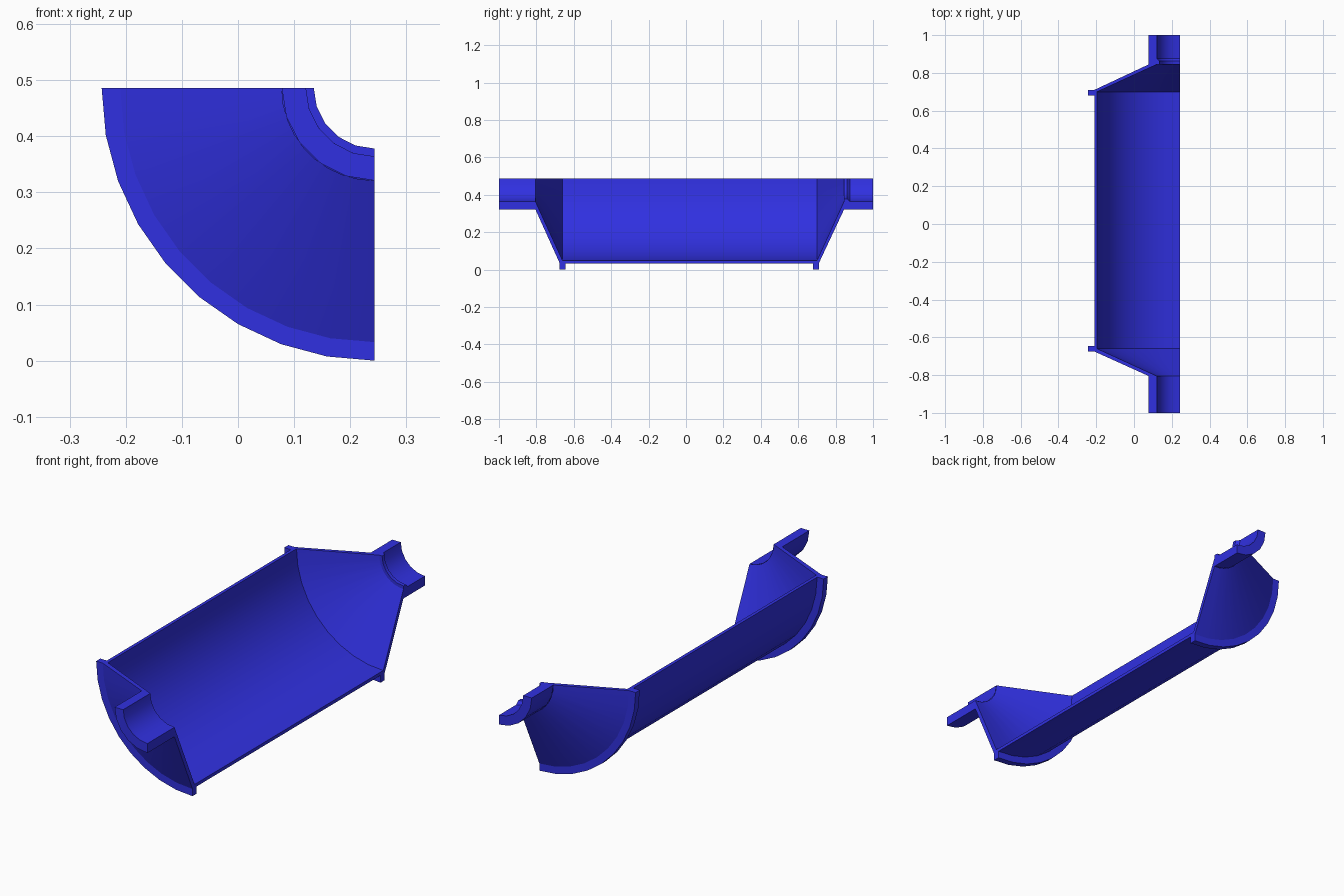
import bpy, bmesh, math

if "Cube" in bpy.data.objects:
    bpy.data.objects.remove(bpy.data.objects["Cube"])

AX, AZ = 0.243, 0.486          # axis of revolution, parallel to y

blue = bpy.data.materials.new("blue")
blue.diffuse_color = (0.03, 0.03, 0.75, 1)
blue.use_nodes = True
blue.node_tree.nodes["Principled BSDF"].inputs["Base Color"].default_value = blue.diffuse_color


def quarter_sweep(name, profile, segs, hidden=()):
    """Sweep a closed (y, radius) profile through 90 degrees, capping both cuts.
    hidden lists profile edges buried against a neighbouring part."""
    bm = bmesh.new()
    rings = []
    for i in range(segs + 1):
        a = math.pi / 2 * i / segs
        rings.append([bm.verts.new((AX - r * math.cos(a), y, AZ - r * math.sin(a)))
                      for y, r in profile])
    n = len(profile)
    for r0, r1 in zip(rings, rings[1:]):
        for j in range(n):
            if j not in hidden:
                k = (j + 1) % n
                bm.faces.new((r0[j], r0[k], r1[k], r1[j]))
    bm.faces.new(rings[0])
    bm.faces.new(rings[-1][::-1])
    bmesh.ops.recalc_face_normals(bm, faces=bm.faces)
    me = bpy.data.meshes.new(name)
    bm.to_mesh(me)
    bm.free()
    me.materials.append(blue)
    ob = bpy.data.objects.new(name, me)
    bpy.context.collection.objects.link(ob)
    bpy.context.view_layer.objects.active = ob
    ob.select_set(True)
    bpy.ops.object.shade_smooth_by_angle(angle=math.radians(25))
    ob.select_set(False)


R_OUT, R_IN = 0.453, 0.438     # main shell
T_OUT, T_IN = 0.165, 0.122     # end pipes
R_LIP = 0.108

# main cylindrical shell
quarter_sweep("shell", [(-0.66, R_IN), (0.70, R_IN), (0.70, R_OUT), (-0.66, R_OUT)],
              9, (1, 3))

# flanges around both shell ends
for name, y in (("front_flange", -0.66), ("back_flange", 0.695)):
    quarter_sweep(name, [(y - 0.015, R_OUT), (y + 0.015, R_OUT),
                         (y + 0.015, 0.486), (y - 0.015, 0.486)], 9, (0,))

# tapered ends
quarter_sweep("front_cone", [(-0.66, R_IN), (-0.805, T_IN), (-0.805, T_OUT),
                             (-0.675, R_OUT), (-0.66, R_OUT)], 9, (1, 4))
quarter_sweep("back_cone", [(0.70, R_IN), (0.845, T_IN), (0.845, T_OUT),
                            (0.71, R_OUT), (0.70, R_OUT)], 9, (1, 4))

# end pipes, the back one with an inner lip
quarter_sweep("front_pipe", [(-1, T_IN), (-0.805, T_IN), (-0.805, T_OUT), (-1, T_OUT)],
              5, (1,))
quarter_sweep("back_pipe", [(0.845, T_OUT), (0.845, R_LIP), (0.862, R_LIP),
                            (0.876, T_IN), (1, T_IN), (1, T_OUT)], 5)
